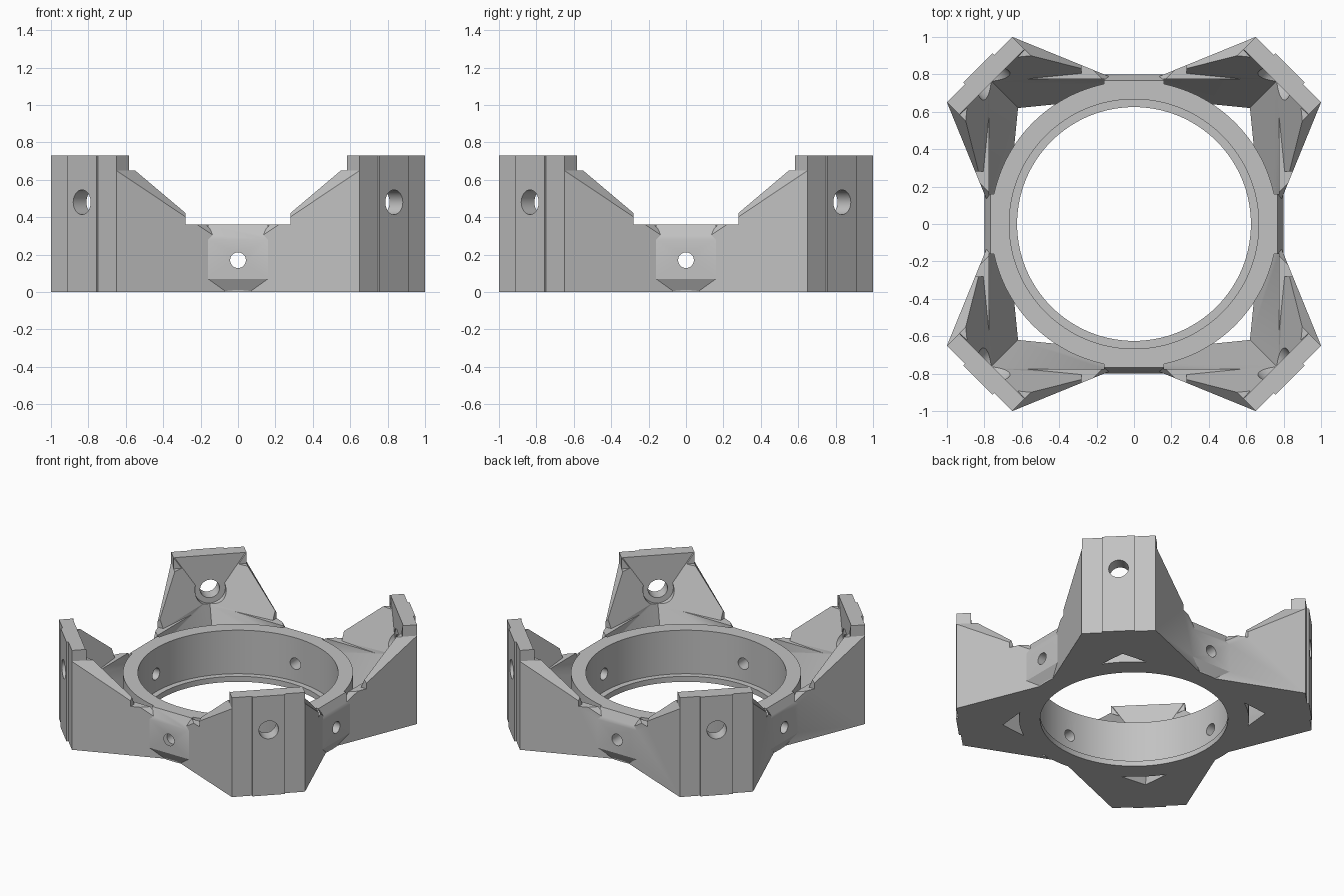
import bpy, bmesh, math
from mathutils import Matrix, Vector

old = bpy.data.objects.get("Cube")
if old:
    bpy.data.objects.remove(old, do_unlink=True)

grey = bpy.data.materials.new("plain_grey")
grey.use_nodes = True
grey.diffuse_color = (0.54, 0.54, 0.54, 1)
grey.node_tree.nodes["Principled BSDF"].inputs["Base Color"].default_value = (0.54, 0.54, 0.54, 1)

Z = Vector((0, 0, 1))
DIAG = Vector((1, 1, 0)).normalized()
TO_DIAG = Matrix.Rotation(math.pi / 4, 4, "Z")


def finish(bm, name):
    bmesh.ops.recalc_face_normals(bm, faces=bm.faces[:])
    me = bpy.data.meshes.new(name)
    bm.to_mesh(me)
    bm.free()
    me.materials.append(grey)
    ob = bpy.data.objects.new(name, me)
    bpy.context.collection.objects.link(ob)
    return ob


def block(name, lo, hi, planes=(), turn=Matrix()):
    """Box trimmed to the inner side of each (point, outward normal) plane."""
    bm = bmesh.new()
    bmesh.ops.create_cube(bm, size=1)
    for v in bm.verts:
        v.co = Vector([l + (c + 0.5) * (h - l) for c, l, h in zip(v.co, lo, hi)])
    for point, normal in planes:
        cut = bmesh.ops.bisect_plane(bm, geom=bm.verts[:] + bm.edges[:] + bm.faces[:],
                                     plane_co=point, plane_no=normal, clear_outer=True)
        rim = [e for e in cut["geom_cut"] if isinstance(e, bmesh.types.BMEdge)]
        if rim:
            bmesh.ops.contextual_create(bm, geom=rim)
    bm.transform(turn)
    return finish(bm, name)


def rod(name, radius, start, end, sides=48):
    """Cylinder between two points."""
    a, b = Vector(start), Vector(end)
    bm = bmesh.new()
    turn = Z.rotation_difference(b - a).to_matrix().to_4x4()
    bmesh.ops.create_cone(bm, cap_ends=True, segments=sides, radius1=radius, radius2=radius,
                          depth=(b - a).length, matrix=Matrix.Translation((a + b) / 2) @ turn)
    return finish(bm, name)


def combine(target, other, operation):
    """Apply a boolean and discard the second object."""
    mod = target.modifiers.new("join", "BOOLEAN")
    mod.object, mod.operation, mod.solver = other, operation, "EXACT"
    bpy.context.view_layer.update()
    graph = bpy.context.evaluated_depsgraph_get()
    me = bpy.data.meshes.new_from_object(target.evaluated_get(graph))
    target.modifiers.clear()
    target.data = me
    bpy.data.objects.remove(other, do_unlink=True)


def both(point, normal):
    """A plane and its mirror image across the diagonal."""
    return [(Vector(point), Vector(normal)),
            (Vector(point).yxz, Vector(normal).yxz)]


# Corner mount: flared solid with sloping shoulders
flare = both((0.65, 1.0, 0), (-0.2, 0.49, 0)) + both((0, 0, 1.045), (-1.131, 1.131, 1))
flare += [(DIAG * 1.167, DIAG), (DIAG * 0.52, -DIAG)]
mount = block("corner_mount", (-0.2, -0.2, 0), (1.5, 1.5, 0.65), flare)

# Clear the wall tips above the rim
combine(mount, block("tip_cut", (-0.5, 0.5, 0.36), (0.28, 1.1, 1)), "DIFFERENCE")
combine(mount, block("tip_cut", (0.5, -0.5, 0.36), (1.1, 0.28, 1)), "DIFFERENCE")

# Upright plate and its raised centre strip
combine(mount, block("plate", (1.07, -0.247, 0), (1.167, 0.247, 0.73), turn=TO_DIAG), "UNION")
combine(mount, block("strip", (1.12, -0.11, 0), (1.18, 0.11, 0.73), turn=TO_DIAG), "UNION")

# Tapered pocket, with the side rails left standing below the rim
slopes = both((0.62, 0.62, 0), (0.1, 1, -0.42))
slopes += [(DIAG * 1.075, DIAG), (DIAG * 0.4, -DIAG)]
combine(mount, block("pocket", (-0.3, -0.3, -0.1), (0.775, 0.775, 1), slopes), "DIFFERENCE")
combine(mount, block("pocket_top", (-0.3, -0.3, 0.36), (1.5, 1.5, 1), slopes), "DIFFERENCE")

# Screw hole and counterbore through the plate
axis = Z * 0.48
combine(mount, rod("counterbore", 0.105, DIAG * 0.8 + axis, DIAG * 1.08 + axis), "DIFFERENCE")
combine(mount, rod("plate_hole", 0.066, DIAG * 0.8 + axis, DIAG * 1.4 + axis), "DIFFERENCE")

# Ring with four mounts and four chamfered side pads
frame = rod("ring_frame", 0.766, (0, 0, 0), (0, 0, 0.36), 128)
pad_bevels = [((0, 0.8, 0.28), (0, 0.08, 0.034)), ((0, 0.8, 0.07), (0, 0.07, -0.04))]
for k in range(4):
    turn = Matrix.Rotation(k * math.pi / 2, 4, "Z")
    part = bpy.data.objects.new("mount_copy", mount.data.copy())
    part.data.transform(turn)
    bpy.context.collection.objects.link(part)
    combine(frame, part, "UNION")
    combine(frame, block("pad", (-0.16, 0.68, 0), (0.16, 0.8, 0.36), pad_bevels, turn), "UNION")
bpy.data.objects.remove(mount, do_unlink=True)

# Stepped bore and radial screw holes
combine(frame, rod("bore", 0.667, (0, 0, 0.04), (0, 0, 1), 128), "DIFFERENCE")
combine(frame, rod("lip_bore", 0.625, (0, 0, -0.5), (0, 0, 0.5), 128), "DIFFERENCE")
combine(frame, rod("hole_x", 0.042, (-1.2, 0, 0.17), (1.2, 0, 0.17), 32), "DIFFERENCE")
combine(frame, rod("hole_y", 0.042, (0, -1.2, 0.17), (0, 1.2, 0.17), 32), "DIFFERENCE")

bpy.ops.object.select_all(action="DESELECT")
frame.select_set(True)
bpy.context.view_layer.objects.active = frame
bpy.ops.object.shade_smooth_by_angle(angle=math.radians(25))
